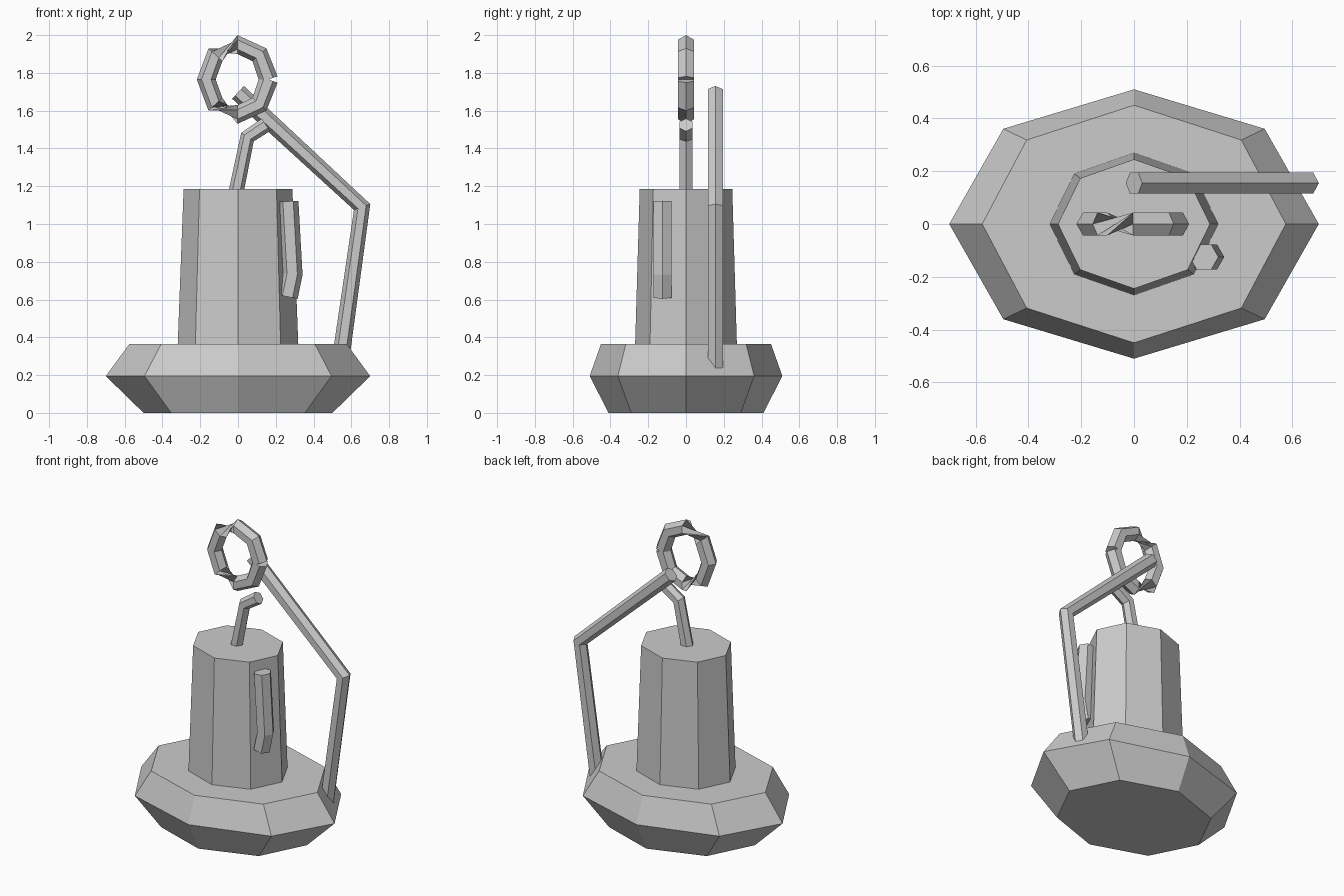
import bpy, bmesh
from math import cos, sin, pi, radians
from mathutils import Vector

if "Cube" in bpy.data.objects:
    bpy.data.objects.remove(bpy.data.objects["Cube"])


def skin(name, rings):
    """Join matching rings of points into a closed, flat-faced solid."""
    bm = bmesh.new()
    loops = [[bm.verts.new(p) for p in ring] for ring in rings]
    n = len(loops[0])
    for a, b in zip(loops, loops[1:]):
        for i in range(n):
            j = (i + 1) % n
            bm.faces.new((a[i], a[j], b[j], b[i]))
    bm.faces.new(loops[0][::-1])
    bm.faces.new(loops[-1])
    bmesh.ops.recalc_face_normals(bm, faces=bm.faces)
    mesh = bpy.data.meshes.new(name)
    bm.to_mesh(mesh)
    bm.free()
    obj = bpy.data.objects.new(name, mesh)
    bpy.context.collection.objects.link(obj)
    return obj


def lathe(name, profile):
    """Stack of eight-sided ellipses given as (rx, ry, z)."""
    return skin(name, [[(rx * cos(k * pi / 4), ry * sin(k * pi / 4), z)
                        for k in range(8)] for rx, ry, z in profile])


def tube(name, path, y, r, flipped=()):
    """Six-sided rod along an (x, z) path; flipped points turn half round."""
    pts = [Vector((x, y, z)) for x, z in path]
    rings = []
    for i, p in enumerate(pts):
        before = (p - pts[i - 1]).normalized() if i else Vector()
        after = (pts[i + 1] - p).normalized() if i < len(pts) - 1 else Vector()
        t = (before + after).normalized()
        side = Vector((0, 1, 0))
        out = t.cross(side)
        turn = pi if i in flipped else 0
        rings.append([p + r * (out * cos(turn + k * pi / 3) + side * sin(turn + k * pi / 3))
                      for k in range(6)])
    return skin(name, rings)


# Dish and candle
lathe("base_dish", [(0.50, 0.41, 0), (0.70, 0.51, 0.195), (0.575, 0.45, 0.365)])
lathe("candle_body", [(0.32, 0.27, 0.34), (0.288, 0.245, 1.185)])

# Bent wick
tube("wick", [(-0.01, 1.17), (0.05, 1.46), (0.148, 1.525)], 0, 0.04)

# Open loop above the wick, twisted on its left side
loop = [(-0.003 + 0.165 * cos(radians(a)), 1.765 + 0.185 * sin(radians(a)))
        for a in range(0, 361, 45)]
tube("top_loop", loop, 0, 0.05, flipped=(3, 4, 5))

# Long bent arm rising from the dish
tube("side_arm", [(0.537, 0.24), (0.657, 1.09), (0.0, 1.697)], 0.155, 0.046)

# Wax drip on the candle side
tube("wax_drip", [(0.265, 1.12), (0.287, 0.735), (0.262, 0.615)], -0.125, 0.055)
